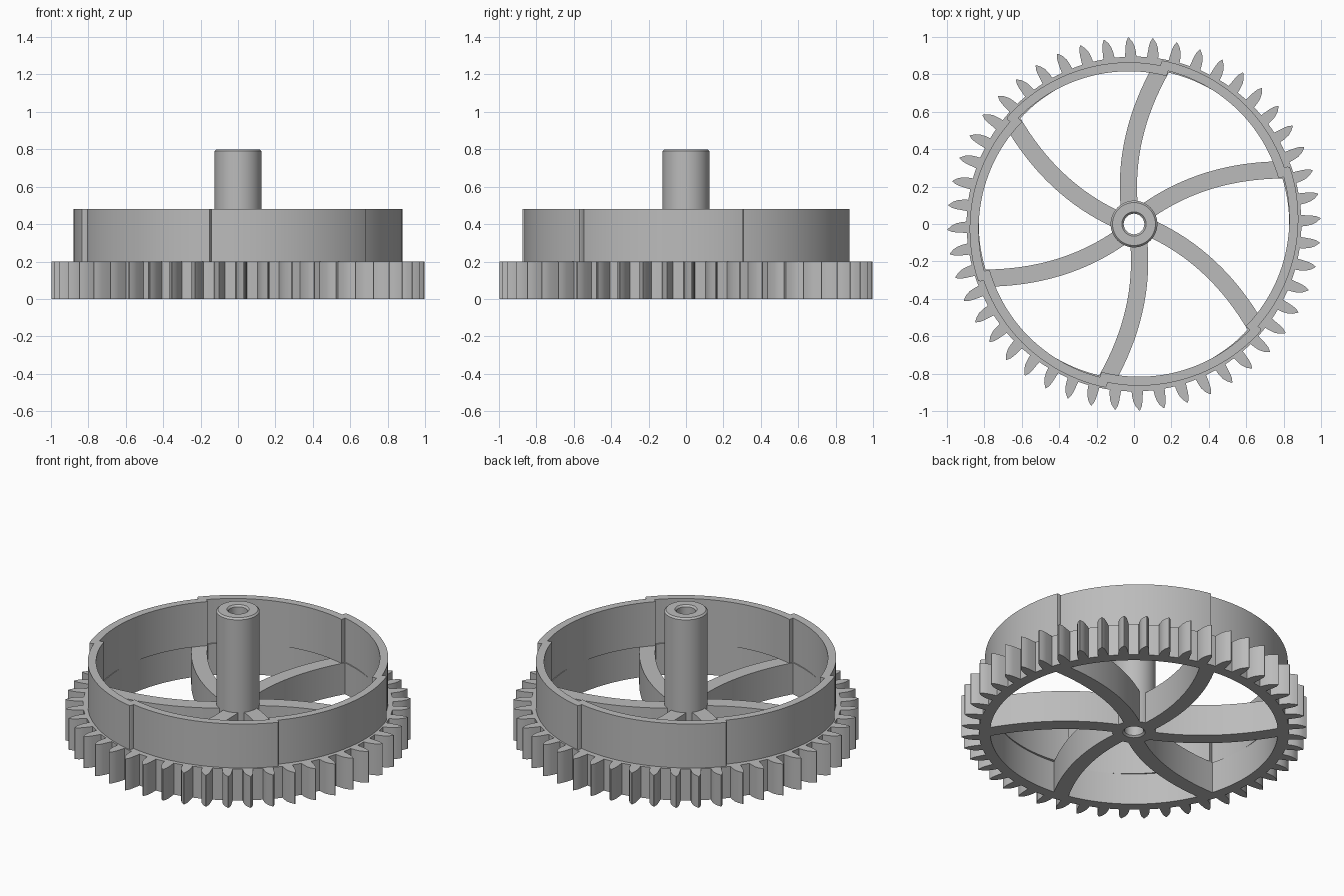
import bpy, bmesh
from math import cos, sin, pi, radians, hypot
from mathutils import Vector, Matrix

cube = bpy.data.objects.get("Cube")
if cube:
    bpy.data.objects.remove(cube)

grey = bpy.data.materials.new("plain grey")
grey.use_nodes = True
grey.diffuse_color = (0.5, 0.5, 0.5, 1)
grey.node_tree.nodes["Principled BSDF"].inputs["Base Color"].default_value = grey.diffuse_color


def finish(name, bm, angle=30):
    """Turn a bmesh into a shaded, coloured object."""
    bmesh.ops.recalc_face_normals(bm, faces=bm.faces)
    mesh = bpy.data.meshes.new(name)
    bm.to_mesh(mesh)
    bm.free()
    mesh.materials.append(grey)
    obj = bpy.data.objects.new(name, mesh)
    bpy.context.collection.objects.link(obj)
    bpy.ops.object.select_all(action="DESELECT")
    obj.select_set(True)
    bpy.context.view_layer.objects.active = obj
    bpy.ops.object.shade_smooth_by_angle(angle=radians(angle))
    return obj


def band(bm, side_a, side_b, z0, z1, turn=0):
    """Solid strip between two matching 2D edges, from z0 to z1."""
    rot = Matrix.Rotation(turn, 3, "Z")
    rows = [[bm.verts.new(rot @ Vector((a[0], a[1], z))) for z in (z0, z1)]
            + [bm.verts.new(rot @ Vector((b[0], b[1], z))) for z in (z1, z0)]
            for a, b in zip(side_a, side_b)]
    for p, q in zip(rows, rows[1:]):
        for i in range(4):
            j = (i + 1) % 4
            bm.faces.new((p[i], p[j], q[j], q[i]))
    bm.faces.new(rows[0])
    bm.faces.new(rows[-1])


def lathe(name, profile, steps):
    """Revolve a closed (radius, z) profile about the vertical axis."""
    bm = bmesh.new()
    rings = [[bm.verts.new((r * cos(2 * pi * s / steps), r * sin(2 * pi * s / steps), z))
              for r, z in profile] for s in range(steps)]
    n = len(profile)
    for s in range(steps):
        p, q = rings[s], rings[(s + 1) % steps]
        for i in range(n):
            j = (i + 1) % n
            bm.faces.new((p[i], p[j], q[j], q[i]))
    return finish(name, bm)


def polar(r, degrees):
    return (r * cos(radians(degrees)), r * sin(radians(degrees)))


GEAR_TOP, WALL_TOP, HUB_TOP = 0.2, 0.48, 0.8

# Gear rim
lathe("gear_rim", [(0.83, 0), (0.895, 0), (0.895, GEAR_TOP), (0.83, GEAR_TOP)], 144)

# Gear teeth, each a leaf shape with its tip leaning to one side
teeth = bmesh.new()
lead = [(0.88, 0.031), (0.92, 0.029), (0.95, 0.027), (0.975, 0.023), (0.997, 0.013)]
trail = [(0.88, -0.031), (0.92, -0.028), (0.95, -0.022), (0.975, -0.010), (0.997, 0.009)]
for k in range(48):
    band(teeth, lead, trail, 0, GEAR_TOP, radians(91.8 + 7.5 * k - 0.7))
finish("gear_teeth", teeth)

# Stepped wall: six overlapping arcs that grow outward and then drop back
wall = bmesh.new()
outer, inner = [], []
STEPS = 24
for s in range(STEPS + 1):
    t = s / STEPS
    a = 17.5 + 63 * t
    grow = 0.03 * t
    outer.append(polar(0.858 + grow, a))
    inner.append(polar(0.81 + grow, a))
# Rounded outer corner at the end of each arc
outer[-1] = polar(0.875, 80.5)
outer.insert(-1, polar(0.887, 80.1))
inner.insert(-1, polar(0.84, 80.1))
for k in range(6):
    band(wall, outer, inner, GEAR_TOP, WALL_TOP, radians(60 * k))
finish("stepped_wall", wall)

# Curved spokes
spokes = bmesh.new()
p0, p1, p2 = Vector((-0.025, 0.09)), Vector((-0.06, 0.47)), Vector((0.148, 0.835))
left, right = [], []
for s in range(17):
    t = s / 16
    p = p0 * (1 - t) ** 2 + p1 * 2 * t * (1 - t) + p2 * t * t
    d = (p1 - p0) * (1 - t) + (p2 - p1) * t
    side = Vector((-d.y, d.x)) / hypot(*d) * 0.046
    left.append(p + side)
    right.append(p - side)
for k in range(6):
    band(spokes, left, right, 0, GEAR_TOP, radians(60 * k))
finish("curved_spokes", spokes)

# Hollow hub with chamfered ends
lathe("hub", [(0.055, 0.01), (0.065, 0), (0.125, 0), (0.125, HUB_TOP - 0.01),
              (0.115, HUB_TOP), (0.065, HUB_TOP), (0.055, HUB_TOP - 0.01)], 64)
